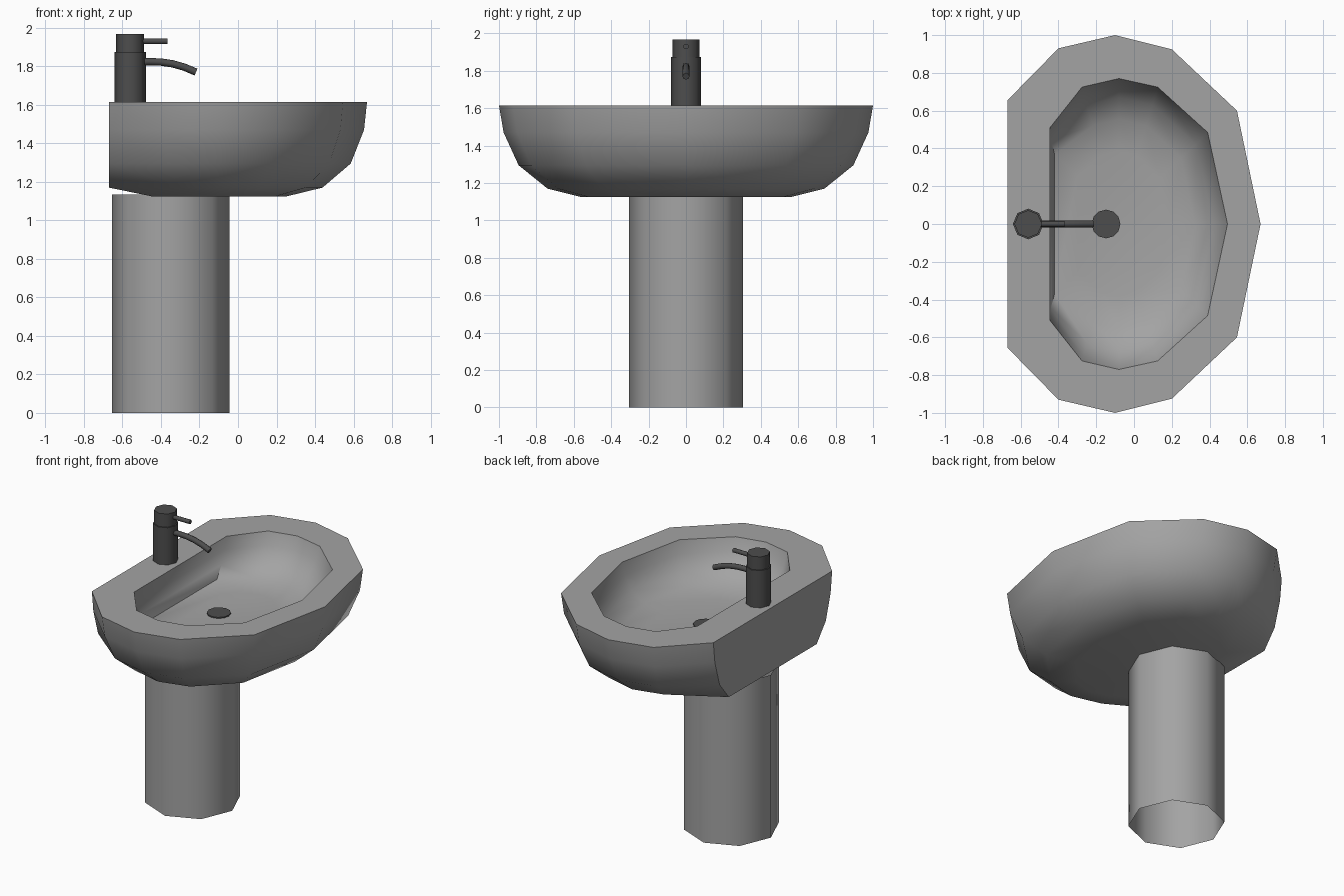
import bpy, bmesh, math
from mathutils import Vector

if "Cube" in bpy.data.objects:
    bpy.data.objects.remove(bpy.data.objects["Cube"])


def material(name, v):
    m = bpy.data.materials.new(name)
    m.diffuse_color = (v, v, v, 1)
    m.use_nodes = True
    m.node_tree.nodes["Principled BSDF"].inputs["Base Color"].default_value = m.diffuse_color
    return m


CERAMIC = material("grey_ceramic", 0.37)
METAL = material("dark_metal", 0.075)


def loft(name, rings, mat, cap_start=True, cap_end=True):
    """Skin a list of rings; smooth, with sharp edges at steep angles and the flat back."""
    bm = bmesh.new()
    vs = [[bm.verts.new(p) for p in r] for r in rings]
    n = len(rings[0])
    for a, b in zip(vs, vs[1:]):
        for i in range(n):
            j = (i + 1) % n
            bm.faces.new((a[i], a[j], b[j], b[i]))
    if cap_start:
        bm.faces.new(vs[0][::-1])
    if cap_end:
        bm.faces.new(vs[-1])
    bmesh.ops.recalc_face_normals(bm, faces=bm.faces)
    for f in bm.faces:
        f.smooth = True
    for e in bm.edges:
        if len(e.link_faces) == 2:
            back = [f.normal.x < -0.999 for f in e.link_faces]
            if e.calc_face_angle() > math.radians(50) or back[0] != back[1]:
                e.smooth = False
    me = bpy.data.meshes.new(name)
    bm.to_mesh(me)
    bm.free()
    me.materials.append(mat)
    ob = bpy.data.objects.new(name, me)
    bpy.context.collection.objects.link(ob)
    return ob


def circle(x, z, r, n=8):
    return [(x + r * math.cos(2 * math.pi * i / n), r * math.sin(2 * math.pi * i / n), z)
            for i in range(n)]


def tube(name, path, r, mat, n=8):
    """Round bar along a path lying in the xz plane."""
    rings = []
    for i, (x, z) in enumerate(path):
        a, b = path[max(i - 1, 0)], path[min(i + 1, len(path) - 1)]
        t = Vector((b[0] - a[0], 0, b[1] - a[1])).normalized()
        up = Vector((-t.z, 0, t.x))
        side = Vector((0, 1, 0))
        rings.append([Vector((x, 0, z)) + r * (math.cos(k * 2 * math.pi / n) * up
                      + math.sin(k * 2 * math.pi / n) * side) for k in range(n)])
    return loft(name, rings, mat)


def basin_ring(half, cx, sx, sy, z, back):
    """Scale half an outline about cx, hold its rear corner at x = back, mirror in y."""
    pts = [(cx + (x - cx) * sx, y * sy) for x, y in half]
    pts[0] = (back, pts[0][1])
    pts += [(x, -y) for x, y in pts[-2::-1]]
    return [(x, y, z) for x, y in pts]


# basin: outer shell from underside to rim, then inner bowl
outer = [(-0.67, 0.655), (-0.40, 0.93), (-0.10, 1.0), (0.20, 0.925), (0.545, 0.60), (0.67, 0)]
inner = [(-0.445, 0.51), (-0.275, 0.725), (-0.08, 0.77), (0.125, 0.725), (0.39, 0.485), (0.495, 0)]
rings = [basin_ring(outer, -0.10, *p) for p in (
    (0.46, 0.56, 1.125, -0.45), (0.70, 0.74, 1.17, -0.67), (0.89, 0.895, 1.295, -0.67),
    (0.98, 0.975, 1.47, -0.67), (1, 1, 1.615, -0.67))]
rings += [basin_ring(inner, -0.08, *p) for p in (
    (1, 1, 1.615, -0.445), (0.96, 0.96, 1.53, -0.445), (0.87, 0.87, 1.44, -0.44),
    (0.70, 0.72, 1.375, -0.42), (0.46, 0.5, 1.35, -0.30))]
loft("basin", rings, CERAMIC)

# pedestal, open at the foot
loft("pedestal", [circle(-0.35, 0, 0.305), circle(-0.35, 1.135, 0.305)], CERAMIC, False, False)

# drain
loft("drain", [circle(-0.148, 1.345, 0.076, 12), circle(-0.148, 1.358, 0.076, 12)], METAL)

# tap
loft("tap_body", [circle(-0.56, 1.61, 0.081), circle(-0.56, 1.875, 0.081)], METAL)
loft("tap_head", [circle(-0.56, 1.87, 0.073), circle(-0.56, 1.967, 0.073)], METAL)
tube("tap_lever", [(-0.52, 1.93), (-0.367, 1.93)], 0.015, METAL)
tube("tap_spout", [(-0.52, 1.822), (-0.46, 1.824), (-0.40, 1.822), (-0.34, 1.813),
                   (-0.28, 1.796), (-0.218, 1.77)], 0.019, METAL)
